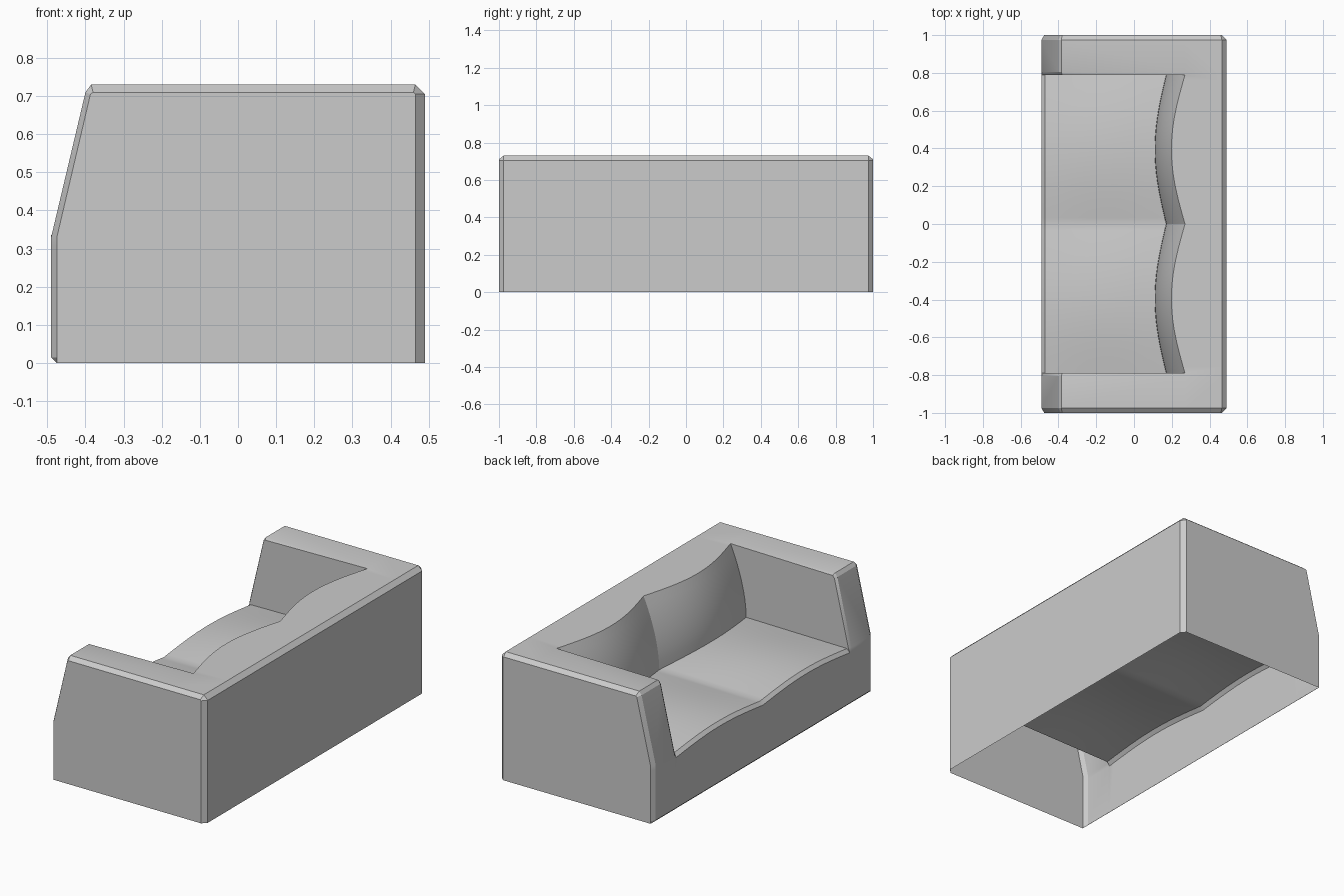
import bpy, bmesh, math

if "Cube" in bpy.data.objects:
    bpy.data.objects.remove(bpy.data.objects["Cube"])

ARM_Y, HALF_Y = 0.79, 1.0
TOP, SEAT_Z = 0.73, 0.33
STEPS = 24

# Cross-sections of the arm in x, z, running from front foot over the top to back foot
ARM = [(-.475, 0), (-.49, .015), (-.49, .305), (-.49, .33), (-.40, .71),
       (-.385, TOP), (.27, TOP), (.465, TOP), (.49, .705), (.49, 0)]
ARM_END = [(-.475, 0), (-.475, .015), (-.475, .305), (-.475, .33), (-.387, .705),
           (-.38, .71), (.27, .71), (.46, .71), (.465, .705), (.465, 0)]
ARM_INNER = [(-.475, 0), (-.49, .015), (-.49, .305), (-.48, .33), (-.392, .705),
             (-.38, .72), (.27, TOP), (.465, TOP), (.49, .705), (.49, 0)]


def seat_section(y):
    """Cross-section through the seat and back cushions at a given y."""
    s = math.sin(math.pi * y / ARM_Y)
    low, high = .17 - .06 * s, .27 - .072 * s
    pts = [(-.475, 0), (-.49, .015), (-.49, .305 + .03 * s)]
    # seat cushion
    for i in range(9):
        t = i / 8
        pts.append((-.472 + (low + .472) * t,
                    SEAT_Z - .006 + (.03 + .008 * math.sin(math.pi * t)) * s + .008 * t))
    # back cushion
    z0 = pts[-1][1]
    for i in range(1, 9):
        t = i / 8
        pts.append((low + (high - low) * t ** 1.8, z0 + (TOP - z0) * t))
    return pts + ARM[7:]


bm = bmesh.new()


def ring(section, y):
    return [bm.verts.new((x, y, z)) for x, z in section]


def loft(rings):
    for a, b in zip(rings, rings[1:]):
        for i in range(len(a) - 1):
            bm.faces.new((a[i], a[i + 1], b[i + 1], b[i]))


# Arm with bevelled ends
arm = [ring(ARM_END, HALF_Y), ring(ARM, .975), ring(ARM, .805), ring(ARM_INNER, ARM_Y)]
loft(arm)
bm.faces.new(arm[0])

# Seat and back cushions for one half
cushions = [ring(seat_section(ARM_Y * (1 - i / STEPS)), ARM_Y * (1 - i / STEPS))
            for i in range(STEPS + 1)]
loft(cushions)

# Inner wall of the arm, between the arm outline and the cushion outline
bm.faces.new(arm[-1][3:6] + cushions[0][2:-3][::-1])

bmesh.ops.remove_doubles(bm, verts=bm.verts, dist=1e-4)
# Mirror to the other half
copy = bmesh.ops.duplicate(bm, geom=bm.verts[:] + bm.edges[:] + bm.faces[:])["geom"]
for v in copy:
    if isinstance(v, bmesh.types.BMVert):
        v.co.y *= -1
bmesh.ops.reverse_faces(bm, faces=[f for f in copy if isinstance(f, bmesh.types.BMFace)])
bmesh.ops.remove_doubles(bm, verts=bm.verts, dist=1e-4)
bmesh.ops.recalc_face_normals(bm, faces=bm.faces)
# The base is open, so make sure the shell points outward
if sum(f.normal.z * f.calc_area() for f in bm.faces) < 0:
    bmesh.ops.reverse_faces(bm, faces=bm.faces)

mesh = bpy.data.meshes.new("sofa_body")
bm.to_mesh(mesh)
bm.free()
sofa = bpy.data.objects.new("sofa_body", mesh)
bpy.context.collection.objects.link(sofa)
bpy.context.view_layer.objects.active = sofa
sofa.select_set(True)
bpy.ops.object.shade_smooth_by_angle(angle=math.radians(22))
